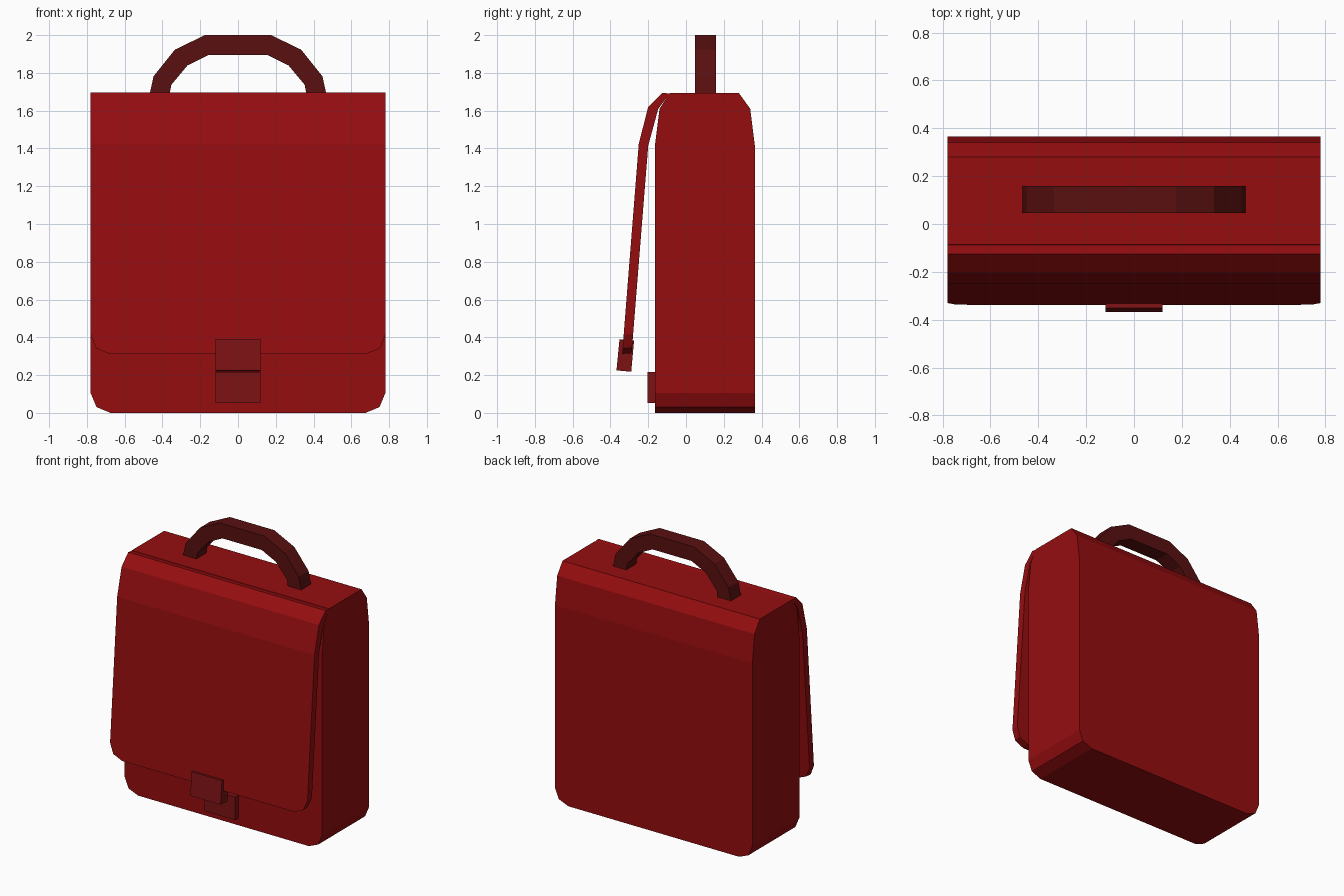
import bpy, bmesh

if "Cube" in bpy.data.objects:
    bpy.data.objects.remove(bpy.data.objects["Cube"])


def material(name, rgb):
    m = bpy.data.materials.new(name)
    m.diffuse_color = (*rgb, 1)
    m.use_nodes = True
    m.node_tree.nodes["Principled BSDF"].inputs["Base Color"].default_value = m.diffuse_color
    return m


RED = material("red_leather", (0.30, 0.004, 0.005))
CLASP = material("clasp_red", (0.20, 0.006, 0.007))
DARK = material("dark_leather", (0.10, 0.005, 0.005))


def extrude(name, profile, axis, lo, hi, mat, round_edge=None, radius=0.1):
    """Extrude a closed 2D profile along x (profile is y,z) or y (profile is x,z)."""
    bm = bmesh.new()
    rings = []
    for t in (lo, hi):
        rings.append([bm.verts.new((t, a, z) if axis == "x" else (a, t, z)) for a, z in profile])
    n = len(profile)
    bm.faces.new(rings[0])
    bm.faces.new(rings[1][::-1])
    for i in range(n):
        j = (i + 1) % n
        bm.faces.new((rings[0][i], rings[1][i], rings[1][j], rings[0][j]))
    bmesh.ops.recalc_face_normals(bm, faces=bm.faces)
    # chamfer the two lower corners (profile edge between given indices)
    if round_edge:
        i, j = round_edge
        edges = [bm.edges.get((r[i], r[j])) for r in rings]
        bmesh.ops.bevel(bm, geom=edges, offset=radius, segments=2, profile=0.5, affect="EDGES")
    me = bpy.data.meshes.new(name)
    bm.to_mesh(me)
    bm.free()
    me.materials.append(mat)
    ob = bpy.data.objects.new(name, me)
    bpy.context.collection.objects.link(ob)
    return ob


# Bag body with sloped shoulders
extrude("body", [(-0.165, 0), (0.365, 0), (0.365, 1.41), (0.34, 1.61), (0.28, 1.693),
                 (-0.085, 1.693), (-0.14, 1.61), (-0.165, 1.41)],
        "x", -0.78, 0.78, RED, (0, 1), 0.105)

# Front flap, hanging open at the bottom
extrude("flap", [(-0.338, 0.312), (-0.288, 0.316), (-0.2, 1.415), (-0.147, 1.61), (-0.085, 1.69),
                 (-0.125, 1.695), (-0.2, 1.62), (-0.25, 1.425)],
        "x", -0.78, 0.78, RED, (0, 1), 0.1)

# Clasp halves
extrude("flap_clasp", [(-0.368, 0.225), (-0.29, 0.218), (-0.275, 0.382), (-0.352, 0.39)],
        "x", -0.12, 0.12, CLASP)
extrude("body_clasp", [(-0.205, 0.052), (-0.16, 0.052), (-0.16, 0.217), (-0.205, 0.217)],
        "x", -0.12, 0.12, CLASP)

# Arched carry handle, mirrored from one half
outer = [(0.467, 1.69), (0.447, 1.782), (0.334, 1.923), (0.175, 2.0)]
inner = [(0.155, 1.895), (0.267, 1.84), (0.353, 1.737), (0.362, 1.69)]
half = outer + inner
arch = outer + [(-x, z) for x, z in outer[::-1]] + [(-x, z) for x, z in inner[::-1]] + inner
extrude("handle", arch, "y", 0.047, 0.158, DARK)
